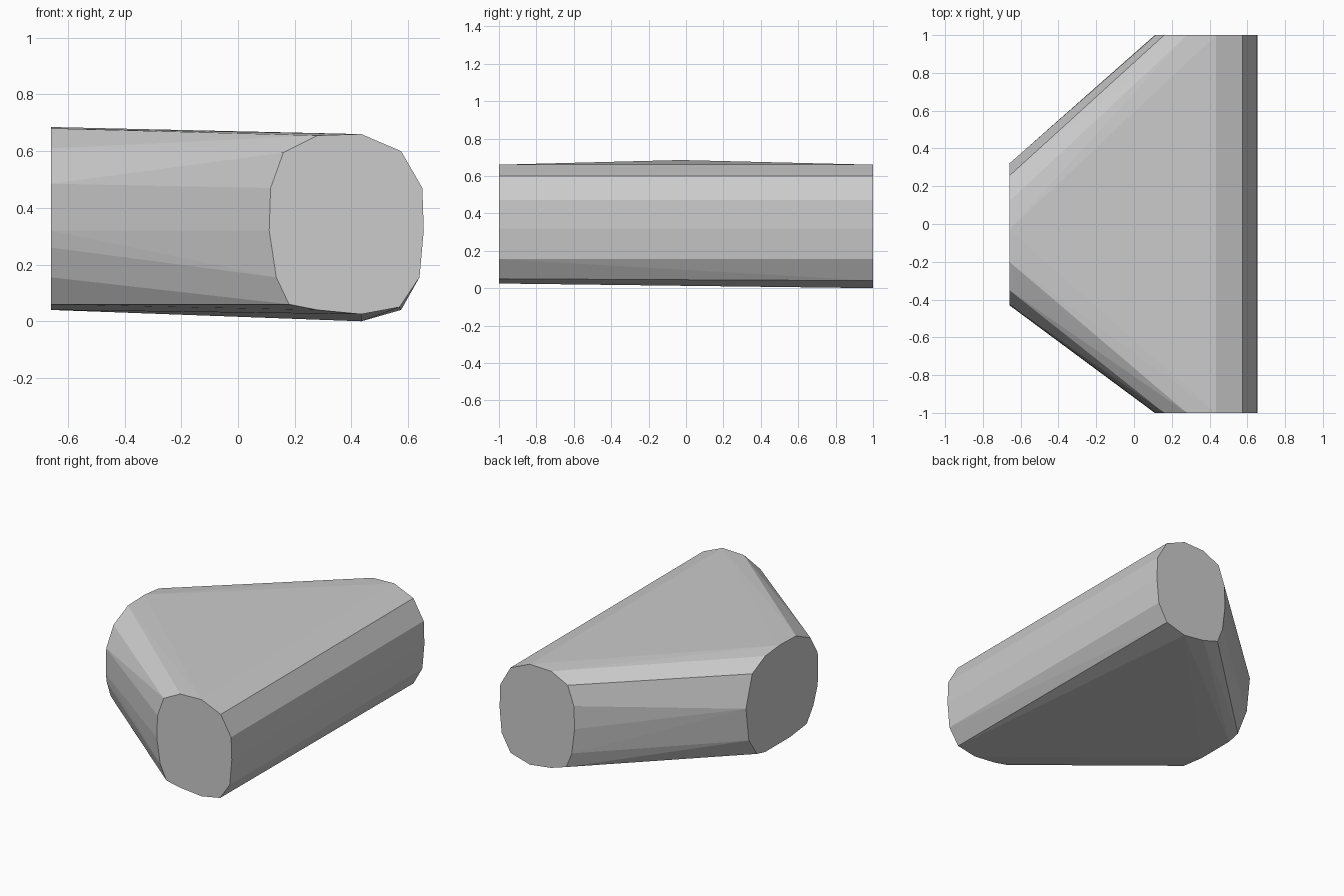
import bpy, bmesh

if "Cube" in bpy.data.objects:
    bpy.data.objects.remove(bpy.data.objects["Cube"])

grey = bpy.data.materials.new("plain grey")
grey.diffuse_color = (0.6, 0.6, 0.6, 1)
grey.use_nodes = True
grey.node_tree.nodes["Principled BSDF"].inputs["Base Color"].default_value = grey.diffuse_color

# End cap outline (x, z), shared by the front and back ends
upper = [(.11, .32), (.115, .47), (.16, .595), (.28, .655), (.435, .66),
         (.575, .60), (.65, .47), (.655, .32), (.64, .155)]
front_lower = [(.57, .05), (.435, .025), (.28, .04), (.18, .06), (.135, .155)]
back_lower = [(.575, .04), (.435, 0), (.28, .02), (.17, .055), (.13, .155)]

# Left cap outline (y, z)
left_cap = [(-.03, .685), (-.2, .68), (-.35, .61), (-.425, .485), (-.43, .32),
            (-.42, .26), (-.38, .155), (-.31, .06), (-.14, .04), (.12, .04),
            (.205, .06), (.29, .18), (.32, .40), (.255, .605), (.12, .67)]

# Block: hull stretched over the three caps
points = [(x, -1, z) for x, z in upper + front_lower]
points += [(x, 1, z) for x, z in upper + back_lower]
points += [(-.66, y, z) for y, z in left_cap]

bm = bmesh.new()
for p in points:
    bm.verts.new(p)
result = bmesh.ops.convex_hull(bm, input=bm.verts[:])
inner = [v for v in result["geom_interior"] + result["geom_unused"]
         if isinstance(v, bmesh.types.BMVert)]
bmesh.ops.delete(bm, geom=list(set(inner)), context='VERTS')
# Merge the flat triangles of the caps and sides
bmesh.ops.dissolve_limit(bm, angle_limit=0.01, verts=bm.verts[:], edges=bm.edges[:])
bmesh.ops.recalc_face_normals(bm, faces=bm.faces[:])

mesh = bpy.data.meshes.new("wedge_block")
bm.to_mesh(mesh)
bm.free()
mesh.materials.append(grey)
block = bpy.data.objects.new("wedge_block", mesh)
bpy.context.collection.objects.link(block)
